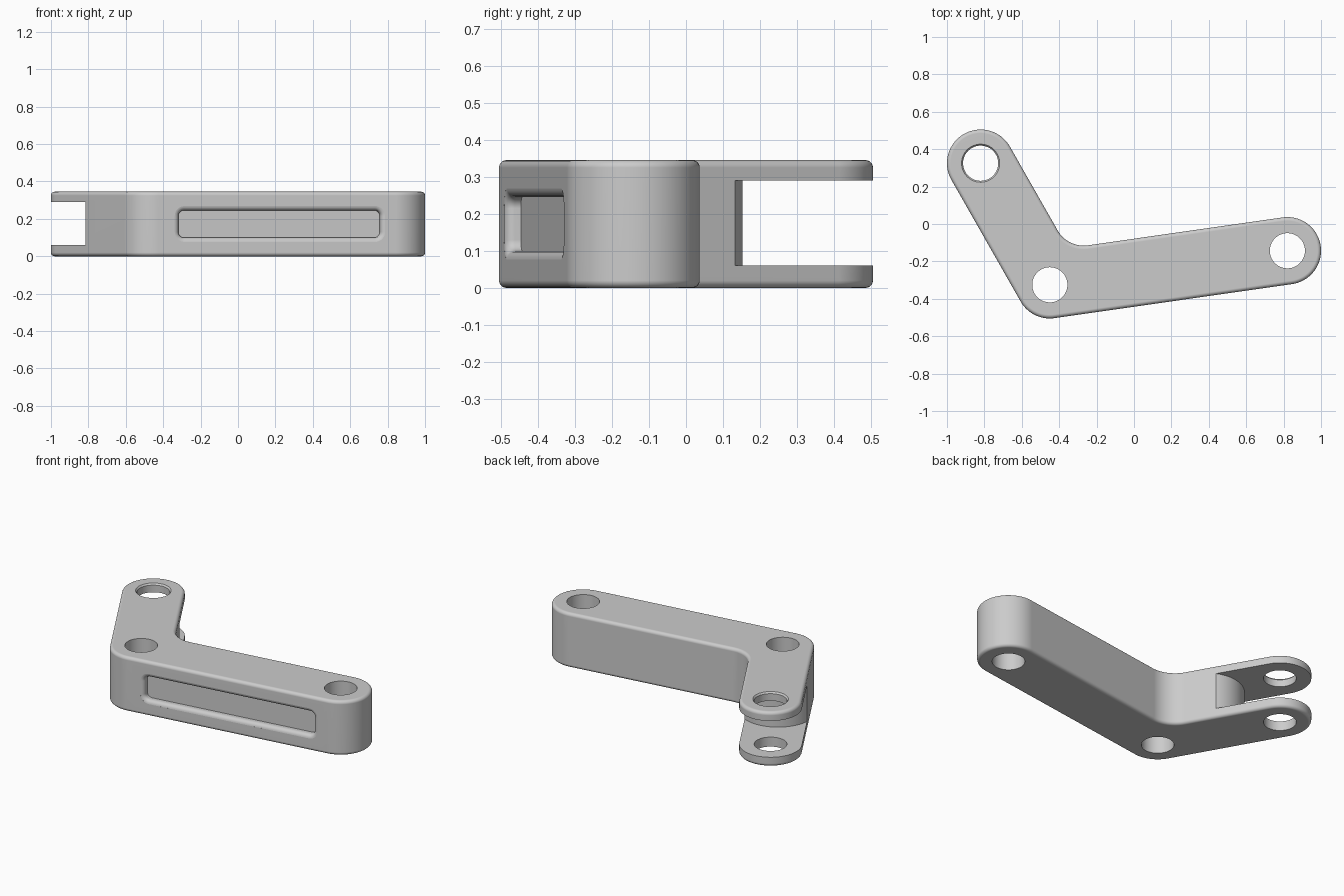
import bpy, bmesh
from math import pi, sin, cos, atan2, hypot
from mathutils import Vector

default_cube = bpy.data.objects.get("Cube")
if default_cube:
    bpy.data.objects.remove(default_cube, do_unlink=True)

HEIGHT, RADIUS, FILLET, EDGE = 0.345, 0.18, 0.16, 0.02
HOLE = 0.094
tip = Vector((-0.82, 0.325))
elbow = Vector((-0.45, -0.325))
end = Vector((0.82, -0.143))
long_dir, short_dir = (end - elbow).normalized(), (tip - elbow).normalized()
long_ang = atan2(long_dir.y, long_dir.x)
short_ang = atan2(short_dir.y, short_dir.x)


def arc(center, r, a0, a1, steps):
    return [Vector((center[0] + r * cos(a0 + (a1 - a0) * i / steps),
                    center[1] + r * sin(a0 + (a1 - a0) * i / steps)))
            for i in range(steps + 1)]


def circle(center, r):
    return arc(center, r, 0, 2 * pi, 64)[:-1]


def loft(name, rings):
    """Skin a stack of equal-length rings and cap both ends."""
    bm = bmesh.new()
    loops = [[bm.verts.new(p) for p in ring] for ring in rings]
    for low, high in zip(loops, loops[1:]):
        for i in range(len(low)):
            j = (i + 1) % len(low)
            bm.faces.new((low[i], low[j], high[j], high[i]))
    bm.faces.new(loops[0])
    bm.faces.new(loops[-1])
    bmesh.ops.recalc_face_normals(bm, faces=bm.faces)
    mesh = bpy.data.meshes.new(name)
    bm.to_mesh(mesh)
    bm.free()
    obj = bpy.data.objects.new(name, mesh)
    bpy.context.collection.objects.link(obj)
    return obj


def at_z(points, z):
    return [Vector((p.x, p.y, z)) for p in points]


# Bent lever outline, inset for the rounded rims
def outline(inset):
    r = RADIUS - inset
    half, mid = (short_ang - long_ang) / 2, (short_ang + long_ang) / 2
    crook = elbow + Vector((cos(mid), sin(mid))) * (RADIUS + FILLET) / sin(half)
    q = pi / 2
    return (arc(end, r, long_ang - q, long_ang + q, 40)
            + arc(crook, FILLET + inset, long_ang + 3 * q, short_ang + q, 20)
            + arc(tip, r, short_ang - q, short_ang + q, 40)
            + arc(elbow, r, short_ang + q, long_ang + 3 * q, 20))


steps = 5
rim = [(EDGE * (1 - sin(i * pi / 2 / steps)), EDGE * (1 - cos(i * pi / 2 / steps)))
       for i in range(steps + 1)]
rings = [at_z(outline(inset), z) for inset, z in
         [(b, a) for a, b in reversed([(z, i) for i, z in [(q[0], q[1]) for q in rim]])][::-1]]
rings = [at_z(outline(inset), z) for inset, z in rim]
rings += [at_z(outline(inset), HEIGHT - z) for inset, z in reversed(rim)]
lever = loft("lever_body", rings)

# Pin holes; the upper fork hole has a small lead-in chamfer
cutters = [loft(name, [at_z(circle(c, HOLE), z) for z in (-0.1, top)])
           for name, c, top in (("elbow_hole", elbow, 0.5), ("end_hole", end, 0.5))]
cutters.append(loft("fork_hole", [at_z(circle(tip, r), z) for r, z in
               ((HOLE, -0.1), (HOLE, HEIGHT - 0.01), (0.102, HEIGHT), (0.102, 0.5))]))

# Fork gap with a rounded inner wall
side = Vector((short_dir.y, -short_dir.x))
gap_center = tip - short_dir * 0.451
gap = arc((0, 0), 0.22, 0, pi, 48) + [Vector((-0.22, 1)), Vector((0.22, 1))]
gap = [gap_center + side * p.x + short_dir * p.y for p in gap]
cutters.append(loft("fork_gap", [at_z(gap, z) for z in (0.06, 0.29)]))

# Long recess in the front face with a rounded lip
outward = Vector((long_dir.y, -long_dir.x))
recess_center = elbow + long_dir * 0.655 + outward * RADIUS


def recess_ring(depth, grow):
    r, hx, hz = 0.03 + grow, 0.515, 0.0425
    points = []
    for k, (sx, sz) in enumerate(((1, 1), (-1, 1), (-1, -1), (1, -1))):
        points += arc((sx * hx, sz * hz), r, k * pi / 2, (k + 1) * pi / 2, 8)
    ring = []
    for p in points:
        q = recess_center + long_dir * p.x - outward * depth
        ring.append(Vector((q.x, q.y, HEIGHT / 2 + p.y)))
    return ring


lip = 0.025
angles = [i * 1.5 / 6 for i in range(7)]
layers = [(0.042, 0)] + [(lip * (1 - sin(a)), lip * (1 - cos(a))) for a in angles]
layers.append((-0.05, layers[-1][1]))
cutters.append(loft("front_recess", [recess_ring(d, g) for d, g in layers]))

# Cut everything, then smooth the curved faces
bpy.context.view_layer.objects.active = lever
lever.select_set(True)
for cutter in cutters:
    cutter.hide_render = True
    mod = lever.modifiers.new(cutter.name, 'BOOLEAN')
    mod.operation, mod.solver, mod.object = 'DIFFERENCE', 'EXACT', cutter
    bpy.ops.object.modifier_apply(modifier=mod.name)
    bpy.data.objects.remove(cutter, do_unlink=True)

bpy.ops.object.shade_smooth_by_angle(angle=0.55)
normals = lever.modifiers.new("even_shading", 'WEIGHTED_NORMAL')
normals.keep_sharp = True
